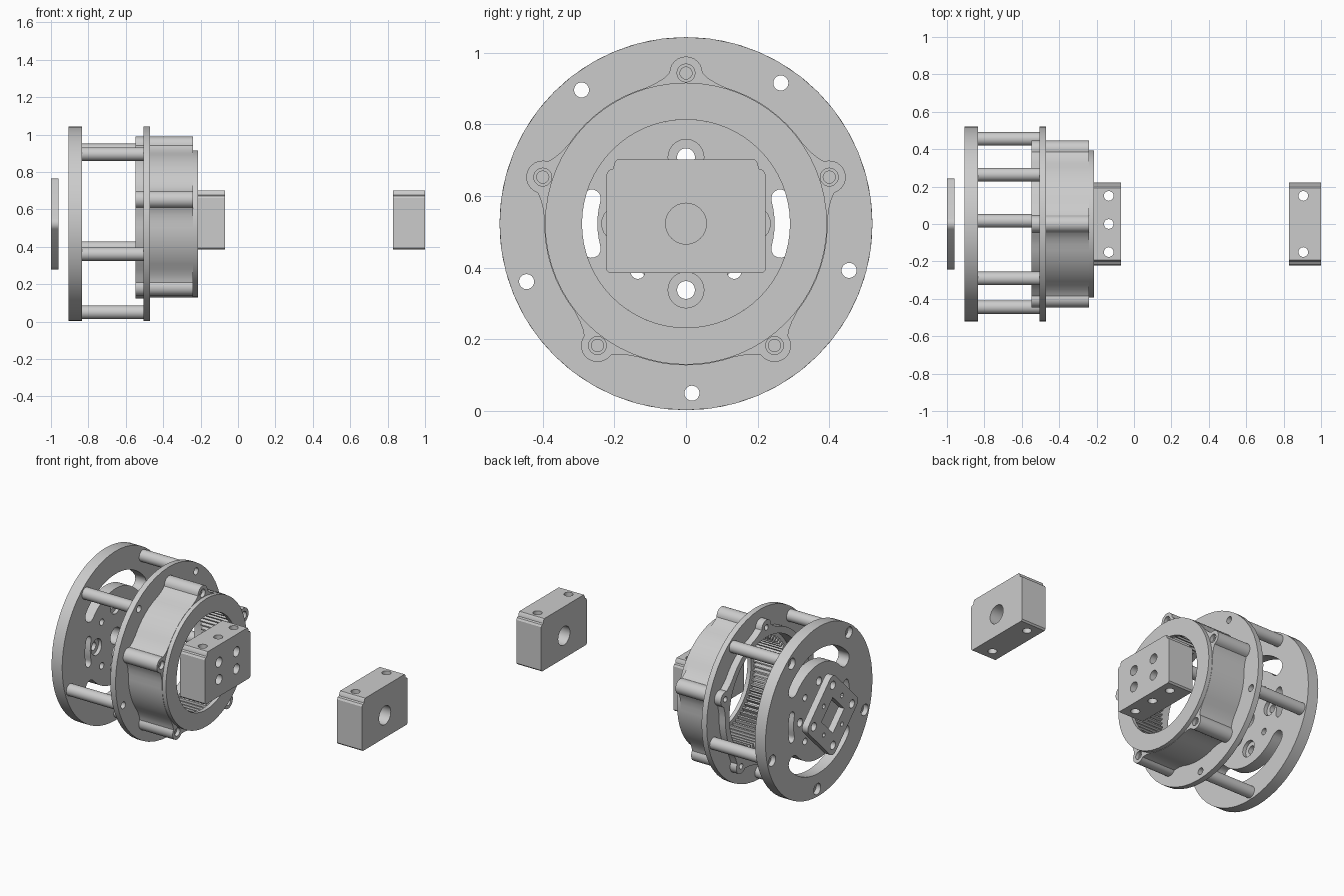
import bpy, bmesh
from math import sin, cos, pi, radians, asin
from mathutils import Matrix, Vector

if "Cube" in bpy.data.objects:
    bpy.data.objects.remove(bpy.data.objects["Cube"])

CZ = 0.523  # height of the main axis, which runs along x
# local (x, y, z) -> world (y, z, x)
TURN = Matrix(((0, 0, 1, 0), (1, 0, 0, 0), (0, 1, 0, CZ), (0, 0, 0, 1)))


def polar(r, deg):
    return (r * cos(radians(deg)), r * sin(radians(deg)))


def circle(r, c=(0, 0), n=24):
    return [(c[0] + r * cos(2 * pi * i / n), c[1] + r * sin(2 * pi * i / n)) for i in range(n)]


def kidney(r, w, a0, a1, n=16):
    """Arc-shaped slot with round ends."""
    pts = [polar(r + w, a0 + (a1 - a0) * i / n) for i in range(n + 1)]
    c = polar(r, a1)
    pts += [(c[0] + p[0], c[1] + p[1]) for p in (polar(w, a1 + 180 * i / 8) for i in range(1, 8))]
    pts += [polar(r - w, a1 + (a0 - a1) * i / n) for i in range(n + 1)]
    c = polar(r, a0)
    pts += [(c[0] + p[0], c[1] + p[1]) for p in (polar(w, a0 + 180 + 180 * i / 8) for i in range(1, 8))]
    return pts


def lobed(R, angles):
    """Round outline with filleted screw lobes."""
    half = [(0.11, (R * R - 0.0121) ** 0.5), (0.08, R - 0.001), (0.06, R + 0.012)]
    lobe = half + [(0.046 * cos(t), 0.42 + 0.046 * sin(t)) for t in
                   (pi * i / 12 for i in range(13))] + [(-x, y) for x, y in reversed(half)]
    d = asin(0.11 / R) * 180 / pi
    pts = []
    for a in angles:
        t = radians(a - 90)
        pts += [(x * cos(t) - y * sin(t), x * sin(t) + y * cos(t)) for x, y in lobe]
        pts += [polar(R, a + d + (72 - 2 * d) * i / 8) for i in range(1, 8)]
    return pts


def gear(root, tip, n):
    pts = []
    for i in range(n):
        for f, r in ((0, root), (0.3, root), (0.5, tip), (0.8, tip)):
            pts.append(polar(r, 360 * (i + f) / n))
    return pts


def finish(ob):
    bpy.ops.object.select_all(action='DESELECT')
    ob.select_set(True)
    bpy.context.view_layer.objects.active = ob
    bpy.ops.object.shade_smooth_by_angle(angle=radians(30))


def evaluated_mesh(ob):
    dg = bpy.context.evaluated_depsgraph_get()
    dg.update()
    return bpy.data.meshes.new_from_object(ob.evaluated_get(dg))


def plate(name, loops, x0, x1, cuts=()):
    """Extrude outline + hole loops along x, then bore cylinders (start, end, radius)."""
    cu = bpy.data.curves.new(name, 'CURVE')
    cu.dimensions, cu.fill_mode, cu.extrude = '2D', 'BOTH', (x1 - x0) / 2
    for pts in loops:
        s = cu.splines.new('POLY')
        s.points.add(len(pts) - 1)
        for p, q in zip(s.points, pts):
            p.co = (q[0], q[1], 0, 1)
        s.use_cyclic_u = True
    tmp = bpy.data.objects.new(name + "_outline", cu)
    bpy.context.collection.objects.link(tmp)
    bpy.context.view_layer.update()
    me = evaluated_mesh(tmp)
    bpy.data.objects.remove(tmp)
    me.transform(Matrix.Translation(((x0 + x1) / 2, 0, 0)) @ TURN)
    bm = bmesh.new()
    bm.from_mesh(me)
    bmesh.ops.remove_doubles(bm, verts=bm.verts, dist=1e-5)
    bmesh.ops.recalc_face_normals(bm, faces=bm.faces)
    bm.to_mesh(me)
    bm.free()
    me.name = name
    ob = bpy.data.objects.new(name, me)
    bpy.context.collection.objects.link(ob)
    if cuts:
        bm = bmesh.new()
        for a, b, r in cuts:
            a, b = Vector(a), Vector(b)
            m = Matrix.Translation((a + b) / 2) @ (b - a).to_track_quat('Z', 'Y').to_matrix().to_4x4()
            bmesh.ops.create_cone(bm, cap_ends=True, segments=24, radius1=r, radius2=r,
                                  depth=(b - a).length, matrix=m)
        cm = bpy.data.meshes.new("cutter")
        bm.to_mesh(cm)
        bm.free()
        cutter = bpy.data.objects.new("cutter", cm)
        cutter.hide_render = True
        bpy.context.collection.objects.link(cutter)
        mod = ob.modifiers.new("bore", 'BOOLEAN')
        mod.operation, mod.solver, mod.object = 'DIFFERENCE', 'EXACT', cutter
        new = evaluated_mesh(ob)
        ob.modifiers.clear()
        ob.data = new
        bpy.data.objects.remove(cutter)
    finish(ob)
    return ob


def bore(x0, x1, p, r):
    return ((x0, p[0], p[1] + CZ), (x1, p[0], p[1] + CZ), r)


POSTS = [polar(0.473, 56 + 72 * k) for k in range(5)]
LOBES = [90 + 72 * k for k in range(5)]
SCREWS = [polar(0.42, a) for a in LOBES]
HUB = [polar(0.185, 90 * k) for k in range(4)]

# small diamond plate at the far end
diamond = []
for k in range(4):
    c = polar(0.203, 90 * k)
    for i in range(9):
        p = polar(0.04, 90 * k - 45 + 90 * i / 8)
        diamond.append((c[0] + p[0], c[1] + p[1]))
window = [polar(0.11, 90 * k) for k in range(4)]
plate("end_plate", [diamond, window] + [circle(0.025, p) for p in HUB]
      + [circle(0.014, polar(0.125, 45 + 90 * k), 12) for k in range(4)], -1.0, -0.96)

# back disc with slots, hub holes and counterbored post holes
slots = [kidney(0.335, 0.045, 42, 138, 24), kidney(0.335, 0.045, 222, 318, 24),
         kidney(0.272, 0.025, -15, 15, 6), kidney(0.272, 0.025, 165, 195, 6)]
plate("back_disc", [circle(0.52, n=64), circle(0.05)] + slots
      + [circle(0.021, p) for p in POSTS] + [circle(0.025, p) for p in HUB]
      + [circle(0.02, polar(0.19, 45 + 90 * k), 16) for k in range(4)], -0.905, -0.833,
      [bore(-0.93, -0.875, p, 0.034) for p in POSTS] + [bore(-0.855, -0.8, p, 0.05) for p in HUB])

# tubular standoffs between disc and flange
for i, p in enumerate(POSTS):
    plate(f"standoff_{i + 1}", [circle(0.036, p), circle(0.021, p)], -0.833, -0.505)

# flange, rear ring, geared housing and front lip
screw_holes = [circle(0.017, p, 16) for p in SCREWS]
plate("flange", [circle(0.52, n=48), circle(0.36, n=64)] + screw_holes
      + [circle(0.021, p) for p in POSTS], -0.505, -0.47)
plate("rear_ring", [lobed(0.40, LOBES), circle(0.36, n=64)] + screw_holes, -0.548, -0.505)
plate("gear_housing", [lobed(0.395, LOBES), gear(0.338, 0.312, 72)] + screw_holes, -0.47, -0.24,
      [bore(-0.262, -0.2, p, 0.025) for p in SCREWS])
plate("front_lip", [circle(0.393, n=64), circle(0.29, n=64)], -0.24, -0.215)

# two mounting blocks with stepped top corners
side = [(0.213, 0.385), (0.222, 0.394), (0.222, 0.66), (0.215, 0.672), (0.203, 0.676),
        (0.2, 0.692), (0.192, 0.702)]
outline = [(y, z - CZ) for y, z in side] + [(-y, z - CZ) for y, z in reversed(side)]


def vertical(x, ys):
    return [((x, y, 0.3), (x, y, 0.8), 0.026) for y in ys]


plate("inner_block", [outline] + [circle(0.03, (y, z)) for y in (-0.085, 0.085) for z in (-0.033, 0.073)],
      -0.24, -0.07, vertical(-0.135, (-0.15, 0, 0.15)))
plate("outer_block", [outline, circle(0.057, n=32)], 0.83, 1.0, vertical(0.905, (-0.15, 0.15)))
